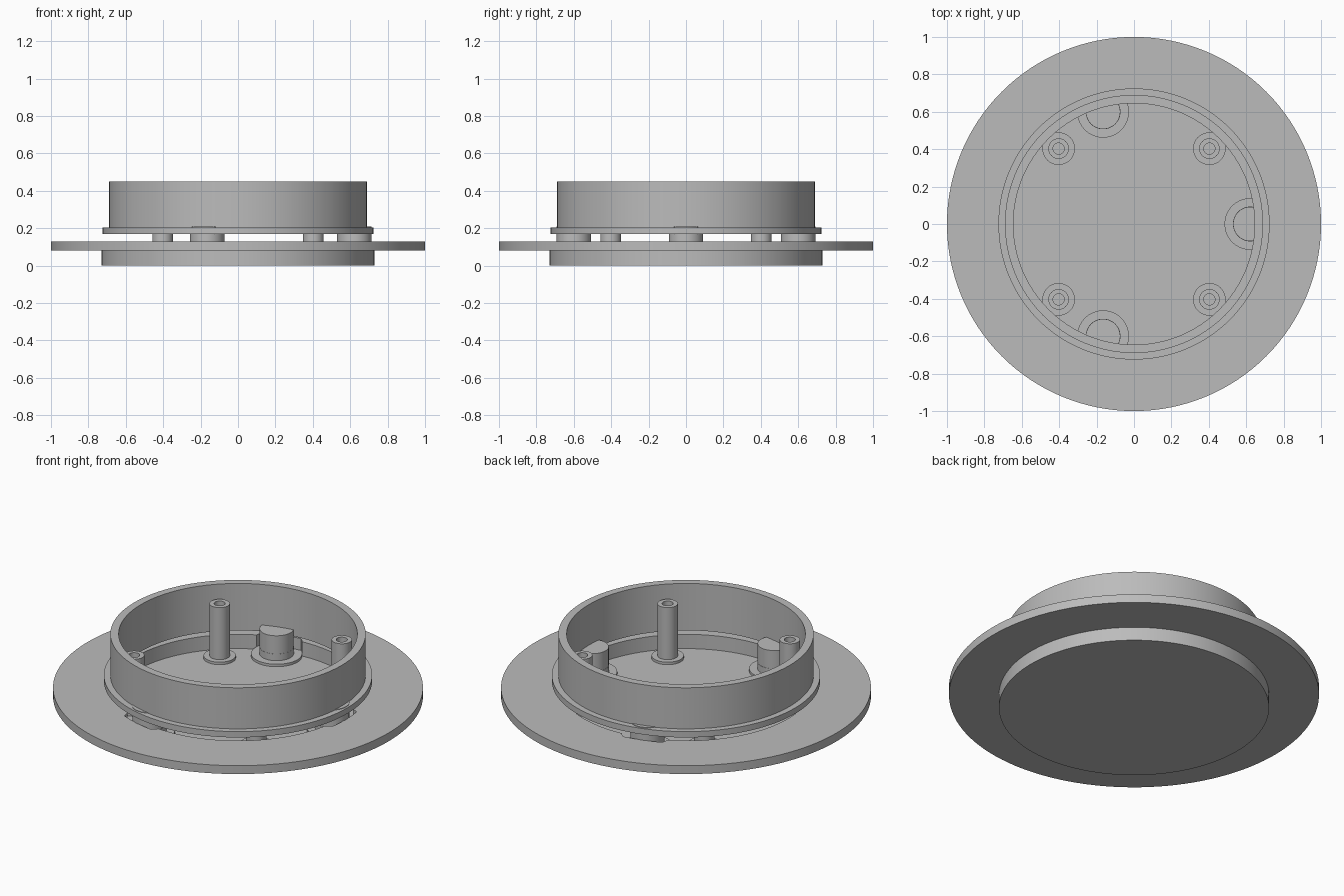
import bpy
import bmesh
from math import cos, sin, tau, radians

cube = bpy.data.objects.get("Cube")
if cube:
    bpy.data.objects.remove(cube, do_unlink=True)

grey = bpy.data.materials.new("plain grey")
grey.use_nodes = True
grey.diffuse_color = (0.5, 0.5, 0.5, 1)
grey.node_tree.nodes["Principled BSDF"].inputs["Base Color"].default_value = (0.5, 0.5, 0.5, 1)


def lathe(name, profile, x=0, y=0, steps=128, closed=False):
    """Spin (radius, height) points about a vertical axis at x, y."""
    bm = bmesh.new()
    verts = [bm.verts.new((r, 0, z)) for r, z in profile]
    edges = [bm.edges.new(pair) for pair in zip(verts, verts[1:])]
    if closed:
        edges.append(bm.edges.new((verts[-1], verts[0])))
    bmesh.ops.spin(bm, geom=verts + edges, cent=(0, 0, 0), axis=(0, 0, 1),
                   angle=tau, steps=steps, use_duplicate=False)
    bmesh.ops.remove_doubles(bm, verts=bm.verts, dist=1e-5)
    bmesh.ops.recalc_face_normals(bm, faces=bm.faces)
    mesh = bpy.data.meshes.new(name)
    bm.to_mesh(mesh)
    bm.free()
    mesh.materials.append(grey)
    obj = bpy.data.objects.new(name, mesh)
    obj.location = (x, y, 0)
    bpy.context.collection.objects.link(obj)
    return obj


def disc(name, radius, low, high, x=0, y=0, steps=64):
    return lathe(name, [(0, low), (radius, low), (radius, high), (0, high)], x, y, steps)


def combine(target, tool, operation):
    """Apply a boolean and discard the tool."""
    mod = target.modifiers.new("cut", "BOOLEAN")
    mod.object, mod.operation, mod.solver = tool, operation, "EXACT"
    graph = bpy.context.evaluated_depsgraph_get()
    mesh = bpy.data.meshes.new_from_object(target.evaluated_get(graph))
    target.modifiers.clear()
    target.data = mesh
    bpy.data.objects.remove(tool, do_unlink=True)


FLOOR, PAD, PLATE = 0.045, 0.06, 0.13
parts = []

# Shallow cup with a wide flange
base = lathe("flanged_base", [(0, 0), (0.73, 0), (0.73, 0.08), (1, 0.08), (1, PLATE),
                              (0.68, PLATE), (0.68, FLOOR), (0, FLOOR)])
parts.append(base)

# Three lugs that carry the upper ring, each standing in a pocket on a pad
for i, angle in enumerate((0, 105.4, -105.4)):
    x, y = 0.622 * cos(radians(angle)), 0.622 * sin(radians(angle))
    pocket = disc("pocket", 0.138, PAD, 0.2, x, y)
    combine(pocket, disc("limit", 0.712, 0, 1, steps=128), "INTERSECT")
    combine(base, pocket, "DIFFERENCE")
    pad = disc(f"lug_pad_{i + 1}", 0.138, FLOOR - 0.01, PAD, x, y)
    combine(pad, disc("limit", 0.69, 0, 1, steps=128), "INTERSECT")
    parts += [pad,
              disc(f"lug_foot_{i + 1}", 0.093, PAD - 0.01, 0.1, x, y),
              disc(f"lug_{i + 1}", 0.092, 0.1, 0.208, x, y)]

# Upper ring wall with a lip around its foot
parts.append(lathe("upper_ring", [(0.645, 0.17), (0.725, 0.17), (0.725, 0.205),
                                  (0.69, 0.205), (0.69, 0.45), (0.645, 0.45)], closed=True))

# Four hollow screw posts on round pads
for sx in (-1, 1):
    for sy in (-1, 1):
        side = ("right" if sx < 0 else "left") + ("_front" if sy < 0 else "_back")
        x, y = 0.403 * sx, 0.403 * sy
        parts.append(disc(f"post_pad_{side}", 0.087, FLOOR - 0.01, PAD, x, y))
        parts.append(lathe(f"post_{side}", [(0, PAD - 0.01), (0.055, PAD - 0.01), (0.055, 0.37),
                                            (0.03, 0.37), (0.03, 0.1), (0, 0.1)], x, y, 48))

# Smooth round walls, sharp rims
bpy.ops.object.select_all(action="DESELECT")
for part in parts:
    part.select_set(True)
bpy.context.view_layer.objects.active = base
bpy.ops.object.shade_smooth_by_angle(angle=radians(30))
